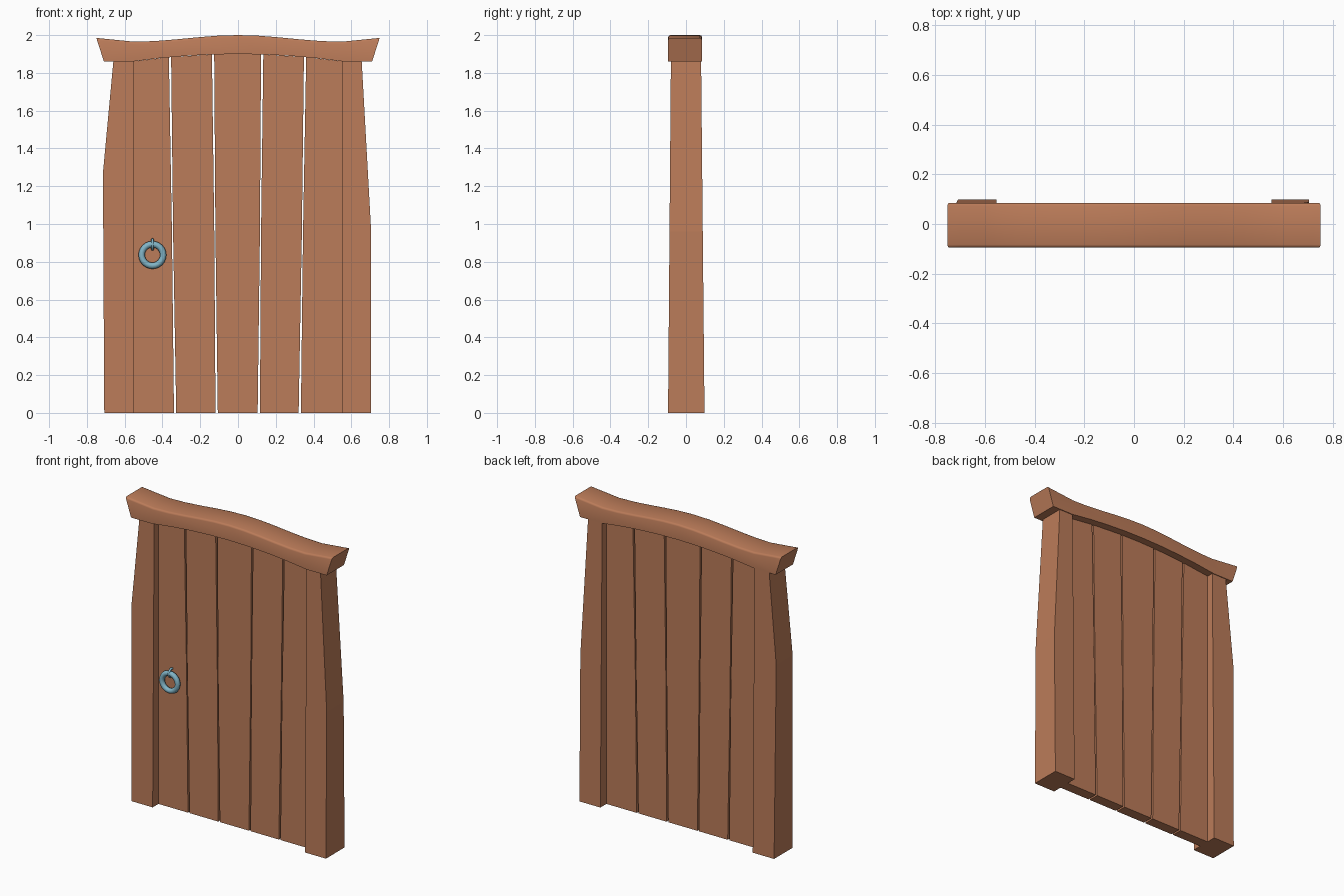
import bpy, bmesh, math

if "Cube" in bpy.data.objects:
    bpy.data.objects.remove(bpy.data.objects["Cube"])


def material(name, rgb):
    m = bpy.data.materials.new(name)
    m.diffuse_color = (*rgb, 1)
    m.use_nodes = True
    m.node_tree.nodes["Principled BSDF"].inputs["Base Color"].default_value = m.diffuse_color
    return m


WOOD = material("warm wood", (0.50, 0.20, 0.10))
METAL = material("blue grey metal", (0.22, 0.46, 0.57))


def make(name, bm, mat):
    bmesh.ops.recalc_face_normals(bm, faces=bm.faces)
    me = bpy.data.meshes.new(name)
    bm.to_mesh(me)
    bm.free()
    me.materials.append(mat)
    ob = bpy.data.objects.new(name, me)
    bpy.context.collection.objects.link(ob)
    return ob


def strip(name, rows, front, back, mat):
    """Solid from cross rows of ((x, z), (x, z)); front/back give y at height z."""
    bm = bmesh.new()
    loops = []
    for (xa, za), (xb, zb) in rows:
        pts = [(xa, front(za), za), (xb, front(zb), zb),
               (xb, back(zb), zb), (xa, back(za), za)]
        loops.append([bm.verts.new(p) for p in pts])
    for a, b in zip(loops, loops[1:]):
        for i in range(4):
            j = (i + 1) % 4
            bm.faces.new((a[i], a[j], b[j], b[i]))
    bm.faces.new(loops[0])
    bm.faces.new(loops[-1])
    return make(name, bm, mat)


def arch(x):
    """Underside of the lintel."""
    return 1.86 + 0.04 * max(0.0, 1 - (x / 0.56) ** 2)


# side posts, tapering towards the top
def taper(s, base):
    return lambda z: s * (base + (0.08 - base) * z / 1.86)


for name, s, foot, kink, kz, top in (("left_post", -1, 0.708, 0.715, 1.27, 0.66),
                                     ("right_post", 1, 0.705, 0.705, 0.96, 0.655)):
    rows = [((s * 0.553, z), (s * x, z)) for x, z in ((foot, 0), (kink, kz), (top, 1.86))]
    strip(name, rows, taper(-1, 0.095), taper(1, 0.098), WOOD)

# five fanned planks with narrow gaps, pinched at mid height
bottoms = [-0.555, -0.333, -0.113, 0.11, 0.327, 0.555]
tops = [-0.555, -0.36, -0.132, 0.128, 0.355, 0.555]
for i in range(5):
    rows = []
    for t, gap in ((0, 0.006), (0.5, 0.003), (1, 0.006)):
        xa = bottoms[i] + (tops[i] - bottoms[i]) * t + (gap if i > 0 else 0)
        xb = bottoms[i + 1] + (tops[i + 1] - bottoms[i + 1]) * t - (gap if i < 4 else 0)
        rows.append(((xa, arch(xa) * t), (xb, arch(xb) * t)))
    if i == 2:  # the middle plank follows the crown of the arch
        rows[-1] = ((rows[-1][0][0], 1.9), (rows[-1][1][0], 1.9))
    strip("plank_%d" % (i + 1), rows, lambda z: -0.035, lambda z: 0.035, WOOD)

# curved lintel with flared ends
bm = bmesh.new()
upper = [(-0.75 + 0.05 * k, 1.985 - 0.005 * k) for k in range(4)]
upper += [(x / 100, 1.9825 + 0.0175 * math.cos(math.pi * x / 55)) for x in range(-55, 56, 11)]
upper += [(-x, z) for x, z in reversed(upper[:4])]
lower = [(0.71, 1.86)] + [(x / 100, arch(x / 100)) for x in range(56, -57, -14)] + [(-0.71, 1.86)]
face = bm.faces.new([bm.verts.new((x, -0.095, z)) for x, z in upper + lower])
ext = bmesh.ops.extrude_face_region(bm, geom=[face])
bmesh.ops.translate(bm, vec=(0, 0.18, 0),
                    verts=[v for v in ext["geom"] if isinstance(v, bmesh.types.BMVert)])
long_edges = [e for e in bm.edges
              if abs(e.verts[0].co.y - e.verts[1].co.y) < 1e-4
              and min(v.co.z for v in e.verts) > 1.95]
bmesh.ops.bevel(bm, geom=long_edges, offset=0.012, segments=2, profile=0.5, affect='EDGES')
lintel = make("lintel", bm, WOOD)


def ring(name, loc, rot, major, minor, n, m):
    bpy.ops.mesh.primitive_torus_add(location=loc, rotation=rot, major_radius=major,
                                     minor_radius=minor, major_segments=n, minor_segments=m)
    ob = bpy.context.object
    ob.name = name
    ob.data.materials.append(METAL)
    return ob


# ring handle hanging from a small staple
handle = ring("ring_handle", (-0.453, -0.06, 0.836), (math.pi / 2, 0, 0), 0.057, 0.017, 24, 8)
staple = ring("handle_staple", (-0.453, -0.045, 0.892), (0, math.pi / 2, 0), 0.026, 0.007, 16, 8)

for ob in (lintel, handle, staple):
    bpy.ops.object.select_all(action='DESELECT')
    ob.select_set(True)
    bpy.context.view_layer.objects.active = ob
    bpy.ops.object.shade_smooth_by_angle(angle=math.radians(50))
